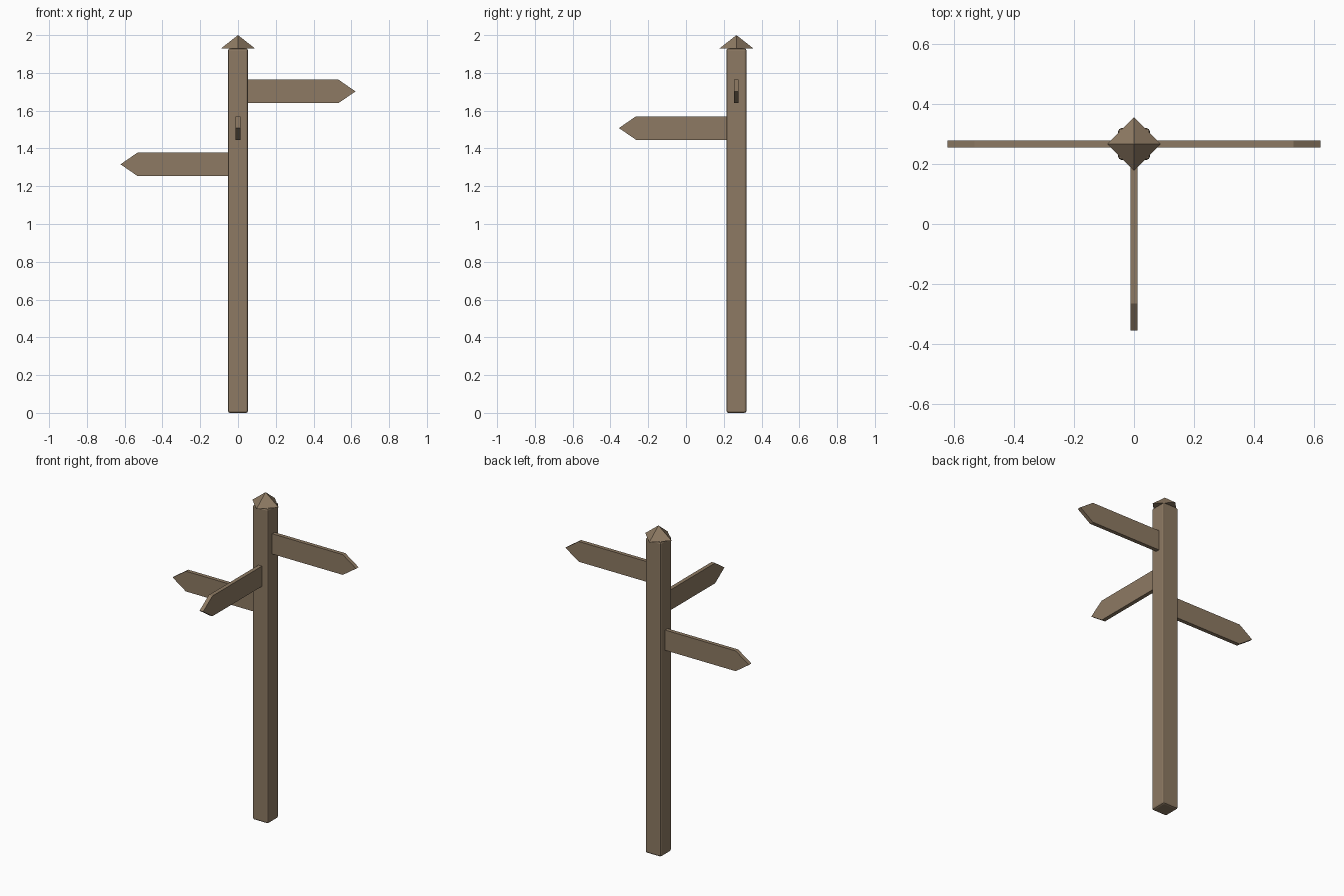
import bpy, bmesh, math
from mathutils import Matrix, Vector

cube = bpy.data.objects.get("Cube")
if cube:
    bpy.data.objects.remove(cube, do_unlink=True)

wood = bpy.data.materials.new("weathered_wood")
wood.use_nodes = True
colour = (0.27, 0.195, 0.125, 1)
wood.diffuse_color = colour
wood.node_tree.nodes["Principled BSDF"].inputs["Base Color"].default_value = colour

POST_Y = 0.267
POST_HALF = 0.053
POST_TOP = 1.93


def finish(name, bm, location):
    bmesh.ops.recalc_face_normals(bm, faces=bm.faces)
    mesh = bpy.data.meshes.new(name)
    bm.to_mesh(mesh)
    bm.free()
    mesh.materials.append(wood)
    obj = bpy.data.objects.new(name, mesh)
    obj.location = location
    bpy.context.collection.objects.link(obj)
    return obj


# Square post with softened edges
bm = bmesh.new()
bmesh.ops.create_cube(bm, size=1)
bmesh.ops.scale(bm, vec=(2 * POST_HALF, 2 * POST_HALF, POST_TOP), verts=bm.verts)
post = finish("post", bm, (0, POST_Y, POST_TOP / 2))
bevel = post.modifiers.new("soft_edges", "BEVEL")
bevel.width = 0.011
bevel.segments = 2

# Pyramid cap, turned so its corners point along the axes
bm = bmesh.new()
bmesh.ops.create_cone(bm, cap_ends=True, segments=4, radius1=0.089, radius2=0, depth=0.07)
finish("cap", bm, (0, POST_Y, POST_TOP + 0.035))


# Arrow boards: a flat pointed outline, thickened and turned about the post
def arrow_board(name, angle, z, half_height=0.062, thickness=0.024):
    shoulder, tip, root = 0.532, 0.622, 0.04
    outline = [(root, -half_height), (shoulder, -half_height), (tip, 0),
               (shoulder, half_height), (root, half_height)]
    bm = bmesh.new()
    face = bm.faces.new([bm.verts.new((x, -thickness / 2, h)) for x, h in outline])
    extruded = bmesh.ops.extrude_face_region(bm, geom=[face])
    moved = [g for g in extruded["geom"] if isinstance(g, bmesh.types.BMVert)]
    bmesh.ops.translate(bm, vec=Vector((0, thickness, 0)), verts=moved)
    bm.transform(Matrix.Rotation(math.radians(angle), 4, "Z"))
    finish(name, bm, (0, POST_Y, z))


arrow_board("left_arrow_board", 0, 1.702)
arrow_board("front_arrow_board", -90, 1.508)
arrow_board("right_arrow_board", 180, 1.316)
